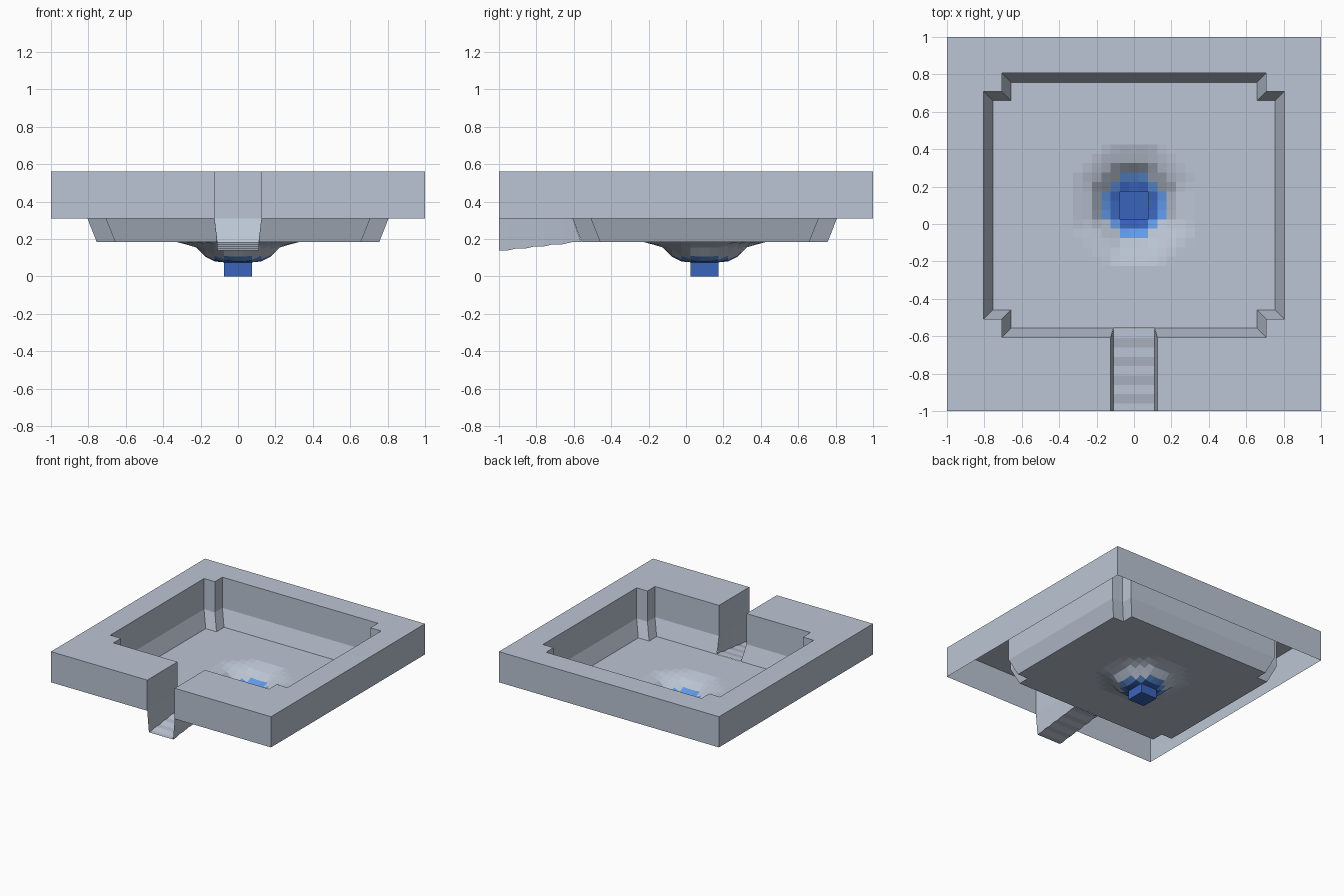
import bpy, bmesh

if "Cube" in bpy.data.objects:
    bpy.data.objects.remove(bpy.data.objects["Cube"])

def material(name, rgb):
    m = bpy.data.materials.new(name)
    m.diffuse_color = (*rgb, 1)
    m.use_nodes = True
    m.node_tree.nodes["Principled BSDF"].inputs["Base Color"].default_value = m.diffuse_color
    return m

STONE = material("stone grey", (0.50, 0.56, 0.66))
SHALLOW = material("shallow blue", (0.12, 0.32, 0.80))
DEEP = material("deep blue", (0.042, 0.127, 0.50))

TOP, LEDGE, FLOOR = 0.562, 0.31, 0.183
CY = 0.1                      # centre of room and pool along y

def finish(name, bm, mats):
    """Weld, make the sheet face upward / outward, and create the object."""
    bmesh.ops.remove_doubles(bm, verts=bm.verts, dist=1e-4)
    bmesh.ops.recalc_face_normals(bm, faces=bm.faces)
    bm.normal_update()
    flat = max(bm.faces, key=lambda f: abs(f.normal.z) * f.calc_area())
    if flat.normal.z < 0:
        bmesh.ops.reverse_faces(bm, faces=bm.faces)
    me = bpy.data.meshes.new(name)
    bm.to_mesh(me)
    bm.free()
    for m in mats:
        me.materials.append(m)
    ob = bpy.data.objects.new(name, me)
    bpy.context.collection.objects.link(ob)

def face(bm, pts):
    return bm.faces.new([bm.verts.new(p) for p in pts])

def loft(bm, a, b, closed=False):
    """Quads between two point rows."""
    n = len(a)
    for i in range(n if closed else n - 1):
        j = (i + 1) % n
        face(bm, [a[i], a[j], b[j], b[i]])

def room_path(inset, door):
    """Half the room outline (x > 0) from doorway to back, then mirrored."""
    w, c, h = 0.805 - inset, 0.707 - inset, 0.707 - inset
    half = [(door, CY - h), (c, CY - h), (c, CY - h + 0.098), (w, CY - h + 0.098),
            (w, CY + h - 0.098), (c, CY + h - 0.098), (c, CY + h)]
    return half + [(-x, y) for x, y in reversed(half)]

rim = room_path(0, 0.125)
foot = room_path(0.05, 0.11)
at = lambda path, z: [(x, y, z) for x, y in path]

# Wall block: C-shaped top with sides, open underneath
outline = [(-1, -1), (-0.125, -1)] + rim[::-1] + [(0.125, -1), (1, -1), (1, 1), (-1, 1)]
bm = bmesh.new()
face(bm, at(outline, TOP))
loft(bm, at(outline, TOP), at(outline, LEDGE), closed=True)
finish("wall_block", bm, [STONE])

# Sloped base of the room walls
bm = bmesh.new()
loft(bm, at(rim, LEDGE), at(foot, FLOOR))
finish("wall_base_slope", bm, [STONE])

# Room floor with a square hole for the basin
R = 0.325
bm = bmesh.new()
for loop in (foot, [(-R, CY - R), (R, CY - R), (R, CY + R), (-R, CY + R)]):
    vs = [bm.verts.new(p) for p in at(loop, FLOOR)]
    for i, v in enumerate(vs):
        bm.edges.new((v, vs[(i + 1) % len(vs)]))
bmesh.ops.triangle_fill(bm, edges=bm.edges[:], use_beauty=True, use_dissolve=False)
finish("room_floor", bm, [STONE])

# Entrance passage: shallow steps down to the front
stations = [(-0.56, FLOOR), (-0.61, FLOOR)]
z = FLOOR
for k in range(4):
    z -= 0.0115
    y = -0.66 - 0.1 * k
    stations += [(y, z), (y - 0.05 if k < 3 else -1, z)]
rows = []
for y, z in stations:
    t = min(y, -0.607)
    rows.append([(-0.125, t, LEDGE), (-0.11, y, z), (0.11, y, z), (0.125, t, LEDGE)])
bm = bmesh.new()
for a, b in zip(rows, rows[1:]):
    for i in range(3):
        pts = []
        for p in (a[i], a[i + 1], b[i + 1], b[i]):
            if p not in pts:
                pts.append(p)
        face(bm, pts)
finish("entrance_passage", bm, [STONE])

# Basin: blocky height field, blue toward the middle
PROFILE = [(0, 0.075), (0.11, 0.075), (0.125, 0.08), (0.175, 0.105),
           (0.225, 0.155), (0.275, 0.17), (0.325, FLOOR), (9, FLOOR)]

def ring(x, y):
    return max(abs(x), abs(y), 0.72 * (abs(x) + abs(y)))

def depth(x, y):
    d = ring(x, y)
    for (r0, z0), (r1, z1) in zip(PROFILE, PROFILE[1:]):
        if d <= r1:
            return z0 + (z1 - z0) * (d - r0) / (r1 - r0)

bm = bmesh.new()
S = 0.05
for i in range(-6, 7):
    for j in range(-6, 7):
        if abs(i) <= 1 and abs(j) <= 1:
            continue
        cs = [((i + a) * S, (j + b) * S) for a, b in ((-.5, -.5), (.5, -.5), (.5, .5), (-.5, .5))]
        f = face(bm, [(x, y + CY, depth(x, y)) for x, y in cs])
        r = ring(i * S, j * S)
        f.material_index = 2 if r < 0.13 else 1 if r < 0.17 else 0
finish("basin", bm, [STONE, SHALLOW, DEEP])

# Deep square pit in the middle of the pool
sq = [(-0.075, CY - 0.075), (0.075, CY - 0.075), (0.075, CY + 0.075), (-0.075, CY + 0.075)]
bm = bmesh.new()
face(bm, at(sq, 0))
loft(bm, at(sq, 0), at(sq, 0.075), closed=True)
finish("pool_pit", bm, [DEEP])
